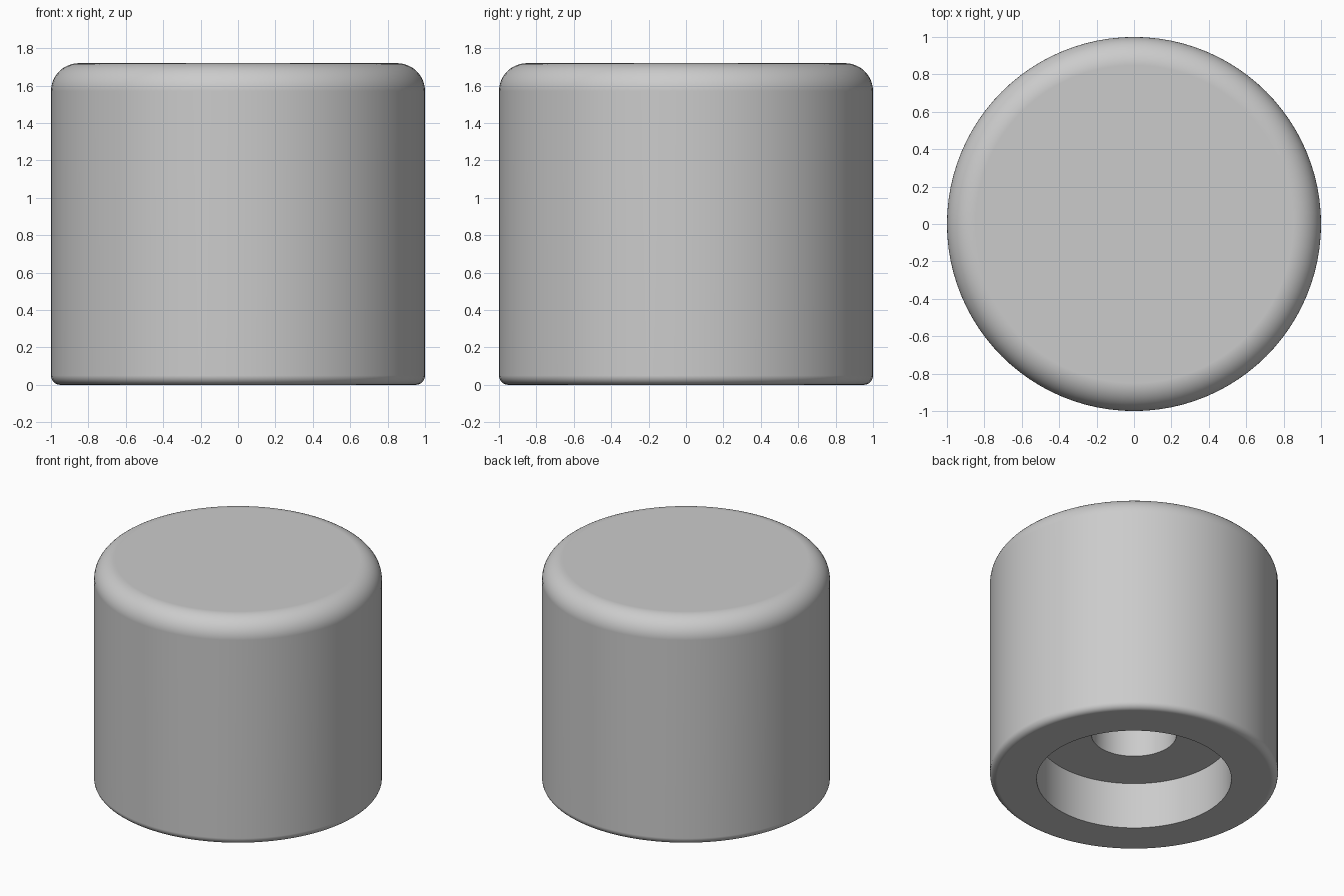
import bpy
import bmesh
from math import cos, sin, pi, radians
from mathutils import Vector

cube = bpy.data.objects.get("Cube")
if cube:
    bpy.data.objects.remove(cube, do_unlink=True)

SEGMENTS = 96
RADIUS, HEIGHT = 1.0, 1.72
TOP_ROUND, BOTTOM_ROUND = 0.15, 0.05
RECESS_RADIUS, RECESS_DEPTH = 0.676, 0.355
BORE_RADIUS, BORE_TOP = 0.295, 1.2


def arc(cx, cz, r, start, end, steps):
    """Points of a rounded corner in the profile plane."""
    angles = [radians(start + (end - start) * i / steps) for i in range(steps + 1)]
    return [(cx + r * cos(a), cz + r * sin(a)) for a in angles]


# Half profile: shaft bore, stepped recess, rounded outer wall
profile = [
    (BORE_RADIUS, BORE_TOP),
    (BORE_RADIUS, RECESS_DEPTH),
    (RECESS_RADIUS, RECESS_DEPTH),
    (RECESS_RADIUS, 0),
]
profile += arc(RADIUS - BOTTOM_ROUND, BOTTOM_ROUND, BOTTOM_ROUND, -90, 0, 6)
profile += arc(RADIUS - TOP_ROUND, HEIGHT - TOP_ROUND, TOP_ROUND, 0, 90, 12)

# Turn the profile around the vertical axis and cap both ends
bm = bmesh.new()
verts = [bm.verts.new((x, 0, z)) for x, z in profile]
edges = [bm.edges.new(pair) for pair in zip(verts, verts[1:])]
bmesh.ops.spin(bm, geom=verts + edges, cent=(0, 0, 0), axis=Vector((0, 0, 1)),
               angle=2 * pi, steps=SEGMENTS, use_duplicate=False)
bmesh.ops.remove_doubles(bm, verts=bm.verts[:], dist=0.0001)
bmesh.ops.holes_fill(bm, edges=[e for e in bm.edges if e.is_boundary], sides=0)
bmesh.ops.recalc_face_normals(bm, faces=bm.faces[:])

mesh = bpy.data.meshes.new("knob_body")
bm.to_mesh(mesh)
bm.free()
knob = bpy.data.objects.new("knob_body", mesh)
bpy.context.collection.objects.link(knob)

# Plain grey finish
grey = bpy.data.materials.new("light_grey")
grey.use_nodes = True
colour = (0.6, 0.6, 0.6, 1)
grey.diffuse_color = colour
grey.node_tree.nodes["Principled BSDF"].inputs["Base Color"].default_value = colour
mesh.materials.append(grey)

# Smooth curved walls with crisp recess edges and flat caps
bpy.ops.object.select_all(action="DESELECT")
knob.select_set(True)
bpy.context.view_layer.objects.active = knob
bpy.ops.object.shade_smooth_by_angle(angle=radians(30))
weighted = knob.modifiers.new("flat_caps", "WEIGHTED_NORMAL")
weighted.keep_sharp = True
